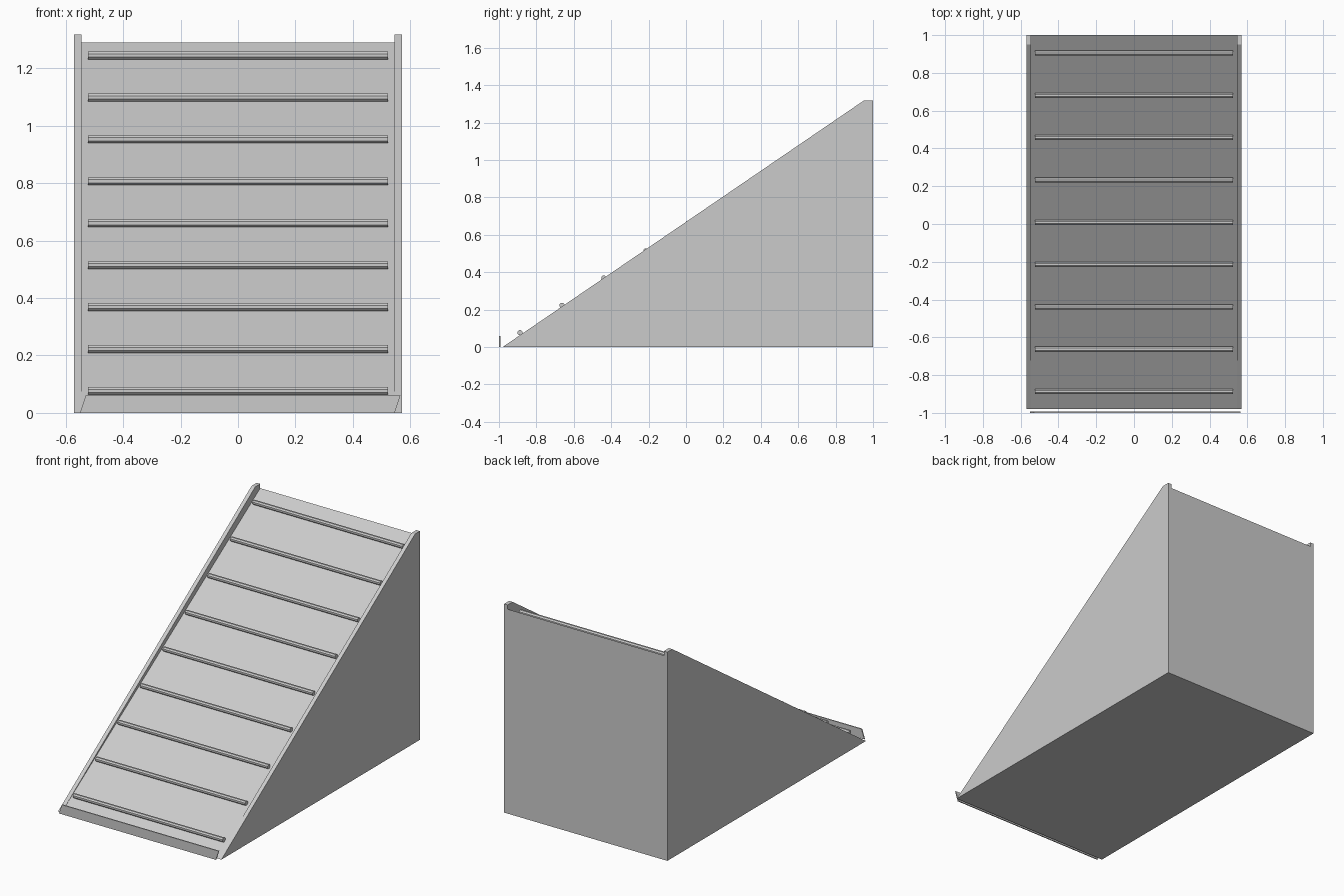
import bpy, bmesh
from math import pi
from mathutils import Matrix

if "Cube" in bpy.data.objects:
    bpy.data.objects.remove(bpy.data.objects["Cube"])

OUT, INN = 0.57, 0.545      # outer and inner faces of the side rails
TIP, BACK = -0.98, 1.0      # front edge and back wall
DECK_H, RAIL_H = 1.29, 1.317


def finish(name, bm):
    bmesh.ops.remove_doubles(bm, verts=bm.verts, dist=1e-5)
    bmesh.ops.recalc_face_normals(bm, faces=bm.faces)
    me = bpy.data.meshes.new(name)
    bm.to_mesh(me)
    bm.free()
    ob = bpy.data.objects.new(name, me)
    bpy.context.collection.objects.link(ob)
    return ob


def face(bm, pts):
    bm.faces.new([bm.verts.new(p) for p in pts])


# Wedge with raised rails: sloped deck, underside, back wall and side rails as one shell
bm = bmesh.new()
face(bm, [(-INN, TIP, 0), (INN, TIP, 0), (INN, BACK, DECK_H), (-INN, BACK, DECK_H)])
face(bm, [(-OUT, TIP, 0), (-INN, TIP, 0), (INN, TIP, 0), (OUT, TIP, 0),
          (OUT, BACK, 0), (-OUT, BACK, 0)])
face(bm, [(-OUT, BACK, 0), (OUT, BACK, 0), (OUT, BACK, RAIL_H), (INN, BACK, RAIL_H),
          (INN, BACK, DECK_H), (-INN, BACK, DECK_H), (-INN, BACK, RAIL_H), (-OUT, BACK, RAIL_H)])
for s in (-1, 1):
    o, i = s * OUT, s * INN
    top = [(TIP, 0), (0.95, RAIL_H), (BACK, RAIL_H)]
    face(bm, [(o, y, z) for y, z in top + [(BACK, 0)]])
    face(bm, [(i, y, z) for y, z in top + [(BACK, DECK_H)]])
    for (y0, z0), (y1, z1) in zip(top, top[1:]):
        face(bm, [(o, y0, z0), (i, y0, z0), (i, y1, z1), (o, y1, z1)])
finish("ramp_body", bm)

# Grip rungs lying on the deck
for n in range(9):
    y = -0.887 + n * 0.224
    z = (y - TIP) * DECK_H / (BACK - TIP) + 0.016
    bm = bmesh.new()
    bmesh.ops.create_cone(bm, cap_ends=True, segments=8, radius1=0.0145, radius2=0.0145,
                          depth=1.046,
                          matrix=Matrix.Translation((0, y, z)) @ Matrix.Rotation(pi / 2, 4, 'Y')
                          @ Matrix.Rotation(pi / 8, 4, 'Z'))
    finish(f"grip_rung_{n + 1}", bm)

# Thin slanted strip standing in front of the ramp
bm = bmesh.new()
outline = [(-0.55, 0), (0.545, 0), (0.565, 0.06), (-0.53, 0.06)]
front = bm.faces.new([bm.verts.new((x, -1.0, z)) for x, z in outline])
ext = bmesh.ops.extrude_face_region(bm, geom=[front], use_keep_orig=True)
bmesh.ops.translate(bm, vec=(0, 0.007, 0),
                    verts=[v for v in ext["geom"] if isinstance(v, bmesh.types.BMVert)])
finish("front_strip", bm)
